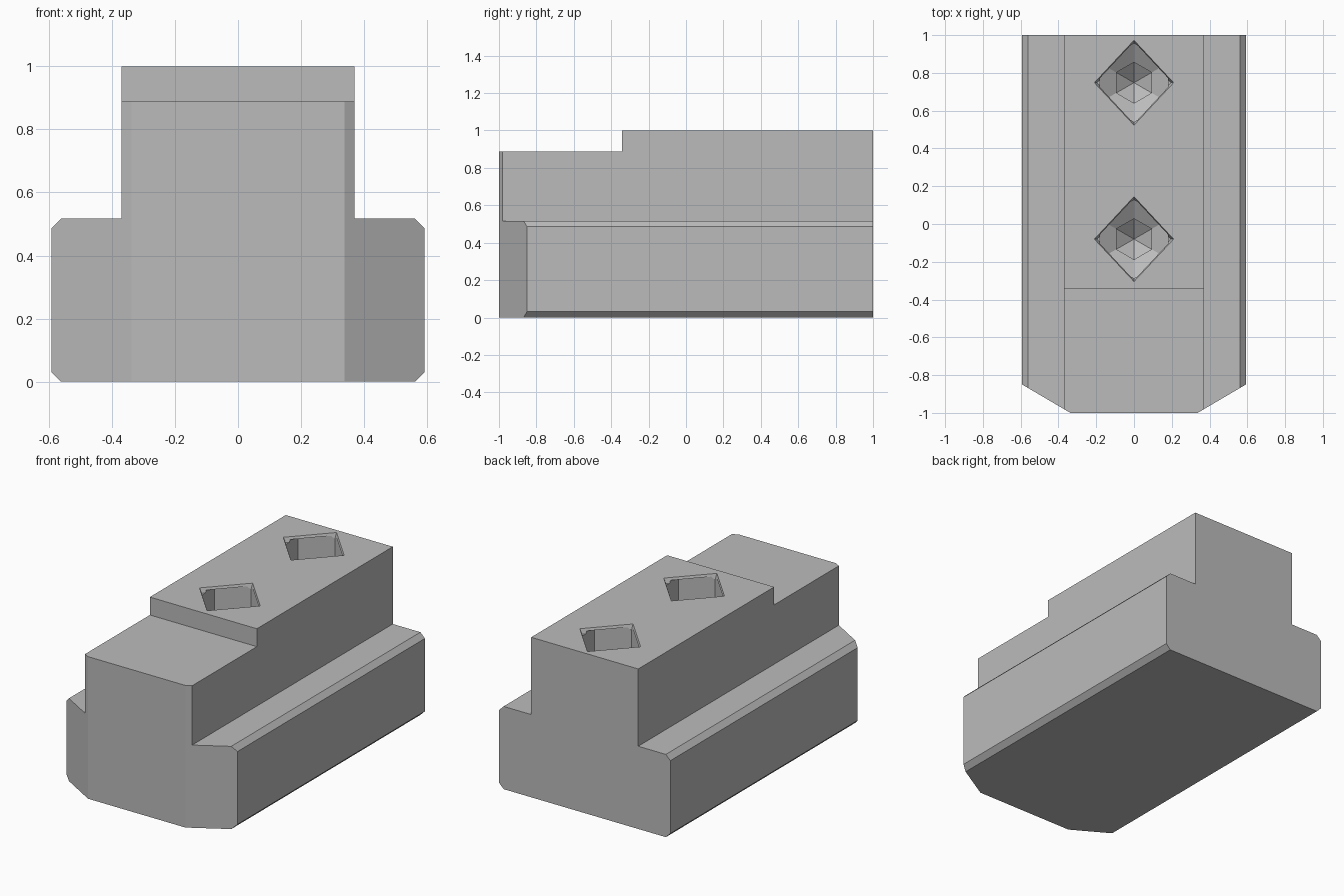
import bpy, bmesh
from math import sin, cos, tau
from mathutils import Vector

old = bpy.data.objects.get("Cube")
if old:
    bpy.data.objects.remove(old)

STEM, BASE, SHOULDER, CHAMFER = 0.37, 0.592, 0.517, 0.031
STEP_Y, STEP_Z = -0.342, 0.888

steel = bpy.data.materials.new("grey steel")
steel.use_nodes = True
grey = (0.5, 0.5, 0.5, 1)
steel.diffuse_color = grey
steel.node_tree.nodes["Principled BSDF"].inputs["Base Color"].default_value = grey


def make_object(name, bm):
    bmesh.ops.recalc_face_normals(bm, faces=bm.faces)
    mesh = bpy.data.meshes.new(name)
    bm.to_mesh(mesh)
    bm.free()
    mesh.materials.append(steel)
    obj = bpy.data.objects.new(name, mesh)
    bpy.context.collection.objects.link(obj)
    return obj


def turned(name, sides, rings, y):
    """Vertical faceted plug through rings of (x radius, y radius, z)."""
    bm = bmesh.new()
    loops = []
    for rx, ry, z in rings:
        loops.append([bm.verts.new((rx * sin(tau * i / sides), y + ry * cos(tau * i / sides), z))
                      for i in range(sides)])
    for a, b in zip(loops, loops[1:]):
        for i in range(sides):
            j = (i + 1) % sides
            bm.faces.new((a[i], a[j], b[j], b[i]))
    bm.faces.new(loops[0])
    bm.faces.new(loops[-1])
    bmesh.ops.remove_doubles(bm, verts=bm.verts, dist=0.0001)
    return make_object(name, bm)


def cut(target, cutter):
    cutter.hide_render = True
    mod = target.modifiers.new("cut", 'BOOLEAN')
    mod.operation = 'DIFFERENCE'
    mod.solver = 'EXACT'
    mod.object = cutter
    bpy.context.view_layer.objects.active = target
    bpy.ops.object.modifier_apply(modifier=mod.name)
    bpy.data.objects.remove(cutter)


# T-shaped section with chamfered flanges, extruded front to back
half = [(BASE - CHAMFER, 0), (BASE, CHAMFER), (BASE, SHOULDER - CHAMFER),
        (BASE - CHAMFER, SHOULDER), (STEM, SHOULDER), (STEM, 1)]
profile = half + [(-x, z) for x, z in reversed(half)]
bm = bmesh.new()
section = bm.faces.new([bm.verts.new((x, -1, z)) for x, z in profile])
ext = bmesh.ops.extrude_face_region(bm, geom=[section])
bmesh.ops.translate(bm, vec=(0, 2, 0),
                    verts=[g for g in ext["geom"] if isinstance(g, bmesh.types.BMVert)])

# Angled front corners
for side in (-1, 1):
    normal = Vector((side * 0.15, -0.255, 0))
    res = bmesh.ops.bisect_plane(bm, geom=bm.verts[:] + bm.edges[:] + bm.faces[:],
                                 plane_co=(side * BASE, -0.85, 0), plane_no=normal,
                                 clear_outer=True)
    edges = [g for g in res["geom_cut"] if isinstance(g, bmesh.types.BMEdge)]
    bmesh.ops.holes_fill(bm, edges=edges, sides=0)
body = make_object("slot_nut_body", bm)

# Lowered step at the front of the stem
bm = bmesh.new()
bmesh.ops.create_cube(bm, size=2)
bmesh.ops.translate(bm, verts=bm.verts, vec=(0, STEP_Y - 1, STEP_Z + 1))
cut(body, make_object("step_cutter", bm))

# Two blind hexagonal holes, each under a diamond-shaped mouth
for y in (0.748, -0.08):
    shaft = [(0.208, 0.208, 0.985), (0.208, 0.208, 0.5), (0.108, 0.108, 0.44),
             (0.108, 0.108, 0.3), (0.001, 0.001, 0.22)]
    cut(body, turned("shaft_cutter", 6, shaft, y))
    mouth = [(0.215, 0.23, 1.01), (0.195, 0.21, 0.97)]
    cut(body, turned("mouth_cutter", 4, mouth, y))

for poly in body.data.polygons:
    poly.use_smooth = False
